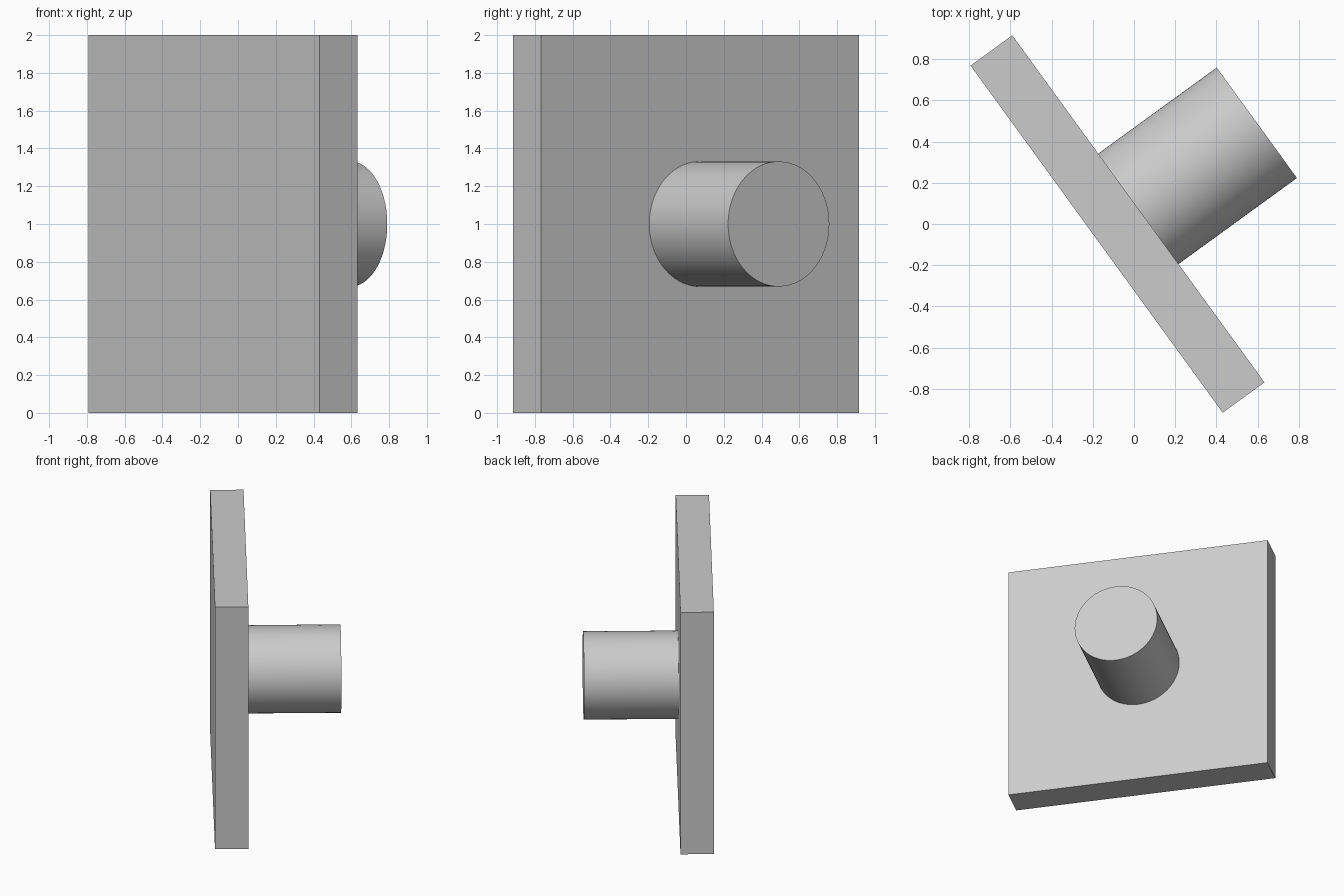
import bpy
from math import radians
from mathutils import Matrix, Vector

cube = bpy.data.objects.get("Cube")
if cube:
    bpy.data.objects.remove(cube, do_unlink=True)

GREY = (0.6, 0.6, 0.6, 1)
grey = bpy.data.materials.new("plain grey")
grey.use_nodes = True
grey.diffuse_color = GREY
grey.node_tree.nodes["Principled BSDF"].inputs["Base Color"].default_value = GREY

# Shared frame: local x runs out of the plate, along the peg
TURN = radians(36)
CENTRE = Vector((-0.08, 0, 1))
THICK, WIDTH, HEIGHT = 0.25, 2.08, 2.0
RADIUS, LENGTH = 0.331, 0.71
frame = Matrix.Translation(CENTRE) @ Matrix.Rotation(TURN, 4, 'Z')


def finish(name, local):
    obj = bpy.context.object
    obj.name = name
    obj.data.transform(local)
    obj.matrix_world = frame
    obj.data.materials.append(grey)
    return obj


# Upright rectangular plate
bpy.ops.mesh.primitive_cube_add(size=1)
finish("back_plate", Matrix.Diagonal((THICK, WIDTH, HEIGHT, 1)))

# Round peg standing out from the middle of the plate
bpy.ops.mesh.primitive_cylinder_add(vertices=96, radius=RADIUS, depth=LENGTH)
finish("round_peg", Matrix.Translation(((THICK + LENGTH) / 2, 0, 0))
       @ Matrix.Rotation(radians(90), 4, 'Y'))
bpy.ops.object.shade_smooth_by_angle(angle=radians(30))
